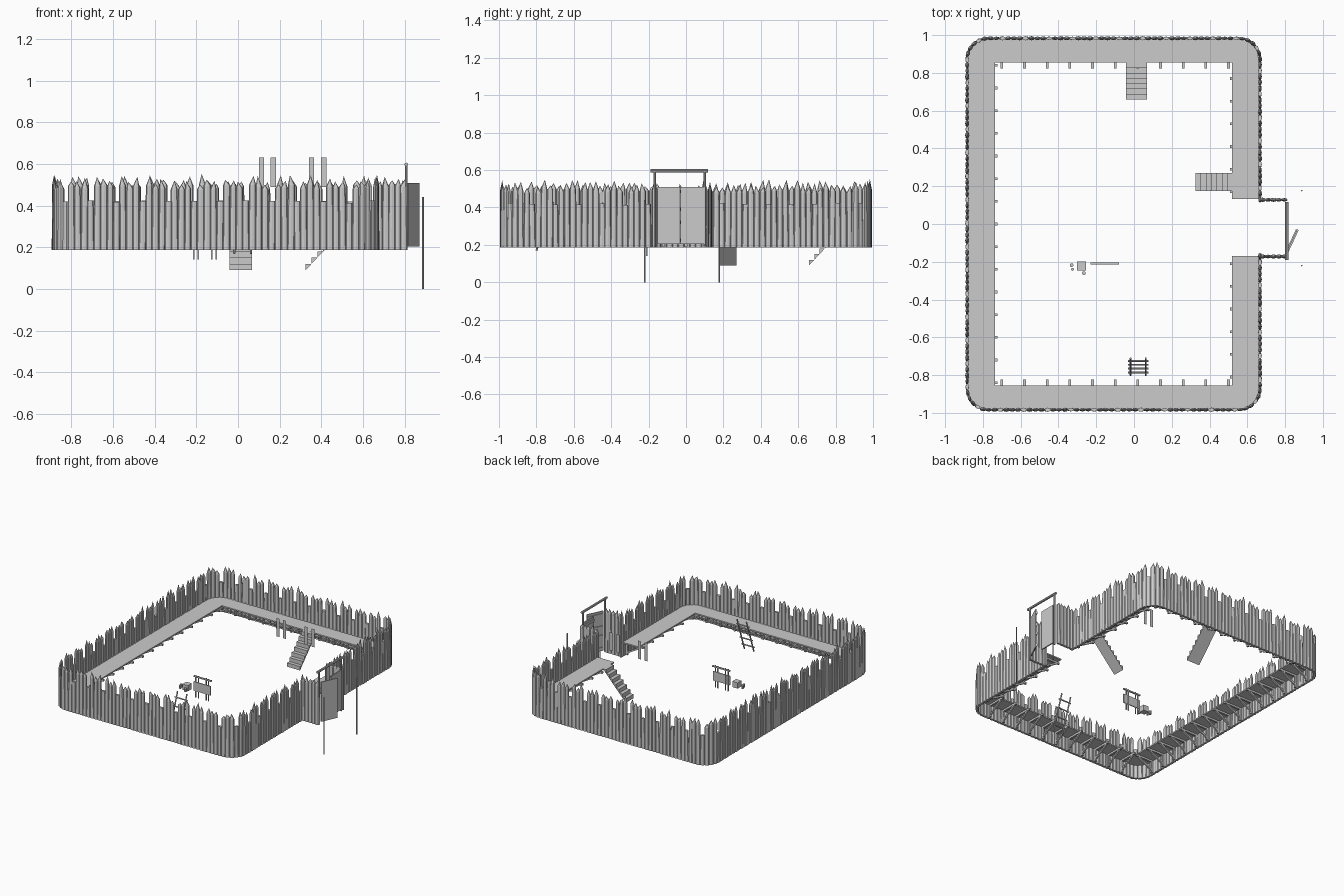
import bpy, bmesh, math, random
from mathutils import Vector, Matrix

if "Cube" in bpy.data.objects:
    bpy.data.objects.remove(bpy.data.objects["Cube"])

random.seed(4)
pi = math.pi


def finish(name, bm):
    bmesh.ops.recalc_face_normals(bm, faces=bm.faces[:])
    me = bpy.data.meshes.new(name)
    bm.to_mesh(me)
    bm.free()
    ob = bpy.data.objects.new(name, me)
    bpy.context.collection.objects.link(ob)
    return ob


def box(bm, c, s, rot=Matrix.Identity(4)):
    m = Matrix.Translation(c) @ rot @ Matrix.Diagonal((*s, 1))
    bmesh.ops.create_cube(bm, size=1, matrix=m)


def rod(bm, a, b, r, n=8, square=False):
    a, b = Vector(a), Vector(b)
    d = b - a
    rot = d.to_track_quat('Z', 'Y').to_matrix().to_4x4()
    if square:
        box(bm, (a + b) / 2, (2 * r, 2 * r, d.length), rot)
    else:
        bmesh.ops.create_cone(bm, cap_ends=True, segments=n, radius1=r, radius2=r,
                              depth=d.length, matrix=Matrix.Translation((a + b) / 2) @ rot)


def log(bm, p, ang, tall):
    """Upright stake: pointed when tall, flat topped when low."""
    w, t = random.uniform(.0165, .0195), random.uniform(.009, .0115)
    lean = random.uniform(-.003, .003)
    top = random.uniform(.475, .5) if tall else random.uniform(.412, .425)
    rot = Matrix.Rotation(ang, 3, 'Z')
    rings = []
    for z, k in ((.187, 1), (top, .92)):
        rings.append([bm.verts.new(Vector((p[0], p[1], z)) + rot @ Vector(
            (w * k * math.cos(i * pi / 4) + lean * (z > .3), t * k * math.sin(i * pi / 4), 0)))
            for i in range(8)])
    bm.faces.new(rings[0])
    for i in range(8):
        j = (i + 1) % 8
        bm.faces.new((rings[0][i], rings[0][j], rings[1][j], rings[1][i]))
    if tall:
        off = rot @ Vector((random.uniform(-.007, .007), 0, 0))
        tip = bm.verts.new(Vector((p[0], p[1], top + random.uniform(.02, .055))) + off)
        for i in range(8):
            bm.faces.new((rings[1][i], rings[1][(i + 1) % 8], tip))
    else:
        bm.faces.new(rings[1])


def walk(pts, step):
    """Even samples (position, heading) along a polyline."""
    out, carry = [], 0
    for a, b in zip(pts, pts[1:]):
        d = b - a
        s = carry
        while s < d.length:
            out.append((a + d * (s / d.length), math.atan2(d.y, d.x)))
            s += step
        carry = s - d.length
    return out


def outline(x0, x1, y, r, ya, yb):
    """Rounded rectangle left open at the gate."""
    pts = [Vector((x1, ya))]
    for cx, cy, a in ((x1 - r, y - r, 0), (x0 + r, y - r, 1), (x0 + r, r - y, 2), (x1 - r, r - y, 3)):
        for i in range(7):
            t = (a + i / 6) * pi / 2
            pts.append(Vector((cx + r * math.cos(t), cy + r * math.sin(t))))
    return pts + [Vector((x1, yb))]


# palisade with crenel gaps
bm = bmesh.new()
path = outline(-.883, .667, .983, .11, .13, -.17)
for i, (p, a) in enumerate(walk(path, .031)):
    log(bm, p, a, i % 4 != 2)
finish("palisade", bm)

# gate passage walls
bm = bmesh.new()
for y in (.128, -.172):
    for p, a in walk([Vector((.68, y)), Vector((.815, y))], .029):
        log(bm, p, a, True)
finish("gate_side_walls", bm)

# walkway
bm = bmesh.new()
pts = outline(-.88, .66, .98, .11, .132, -.17)
inner = [(.52, -.17), (.52, -.855), (-.735, -.855), (-.735, .855), (.52, .855), (.52, .132)]
f = bm.faces.new([bm.verts.new((p[0], p[1], .30)) for p in pts + [Vector(q) for q in inner]])
ex = bmesh.ops.extrude_face_region(bm, geom=[f])
for v in ex["geom"]:
    if isinstance(v, bmesh.types.BMVert):
        v.co.z -= .01
finish("walkway", bm)

# brackets under the walkway
bm = bmesh.new()


def bracket(wall, d):
    w, d = Vector((*wall, 0)), Vector((*d, 0))
    up = lambda z: Vector((0, 0, z))
    rod(bm, w + up(.282), w + d * .15 + up(.282), .007, square=True)
    rod(bm, w + up(.205), w + d * .13 + up(.278), .006, square=True)
    rod(bm, w + d * .008 + up(.19), w + d * .008 + up(.28), .007, square=True)


for i in range(15):
    bracket((-.873, -.84 + .12 * i), (1, 0))
for i in range(11):
    x = -.70 + .12 * i
    bracket((x, .973), (0, -1))
    bracket((x, -.973), (0, 1))
for i in range(6):
    bracket((.657, .17 + .12 * i), (-1, 0))
    bracket((.657, -.21 - .12 * i), (-1, 0))
finish("walkway_brackets", bm)


def stairs(name, start, direction, width):
    """Saw-tooth flight climbing from start along direction."""
    bm = bmesh.new()
    d = Vector((*direction, 0))
    side = Vector((-d.y, d.x, 0)) * width / 2
    n, rise, run = 7, .03, .028
    for i in range(n):
        o = Vector(start) + d * run * i + Vector((0, 0, rise * i))
        tri = [o, o + Vector((0, 0, rise)), o + d * run + Vector((0, 0, rise))]
        a = [bm.verts.new(q - side) for q in tri]
        b = [bm.verts.new(q + side) for q in tri]
        bm.faces.new(a)
        bm.faces.new(b)
        for j in range(3):
            k = (j + 1) % 3
            bm.faces.new((a[j], a[k], b[k], b[j]))
    finish(name, bm)


stairs("back_stairs", (.013, .658, .09), (0, 1), .11)
stairs("gate_stairs", (.325, .222, .09), (1, 0), .095)

# gate frame
bm = bmesh.new()
for y in (-.168, .1):
    rod(bm, (.808, y, .19), (.808, y, .6), .007)
rod(bm, (.808, -.19, .597), (.808, .117, .597), .009)
finish("gate_frame", bm)


def door(name, hinge, ang):
    bm = bmesh.new()
    box(bm, (.066, 0, .357), (.132, .009, .305))
    for z in (.225, .32, .39, .485):
        box(bm, (.066, .007, z), (.128, .007, .018))
    ob = finish(name, bm)
    ob.location = (*hinge, 0)
    ob.rotation_euler.z = ang


door("open_gate_door", (.812, -.15), math.radians(65))
door("closed_gate_door", (.812, .1), math.radians(-90))
bpy.data.objects["closed_gate_door"].scale.y = -1

# standing poles outside the gate
for name, y in (("left_pole", -.22), ("right_pole", .177)):
    bm = bmesh.new()
    rod(bm, (.888, y, 0), (.888, y, .44), .004)
    finish(name, bm)

# hanging boards, single sided
bm = bmesh.new()
for x in (.113, .169, .353, .412):
    h = .0125
    bm.faces.new([bm.verts.new(c) for c in
                  ((x - h, .325, .49), (x + h, .325, .49), (x + h, .325, .63), (x - h, .325, .63))])
finish("hanging_boards", bm)

# notice board
bm = bmesh.new()
for x in (-.212, -.19, -.125, -.104):
    rod(bm, (x, -.21, .14), (x, -.21, .31), .0035, square=True)
box(bm, (-.155, -.212, .225), (.145, .007, .07))
rod(bm, (-.23, -.21, .3), (-.08, -.21, .3), .005, square=True)
finish("notice_board", bm)

# crate and small jars
bm = bmesh.new()
box(bm, (-.278, -.222, .21), (.046, .046, .044))
for x, y, r in ((-.33, -.218, .010), (-.325, -.24, .008), (-.265, -.26, .010)):
    rod(bm, (x, y, .19), (x, y, .215), r, 10)
finish("crate_and_jars", bm)

# ladder
bm = bmesh.new()
a, b = Vector((0, -.80, .17)), Vector((0, -.71, .43))
for x in (-.018, .062):
    rod(bm, a + Vector((x, 0, 0)), b + Vector((x, 0, 0)), .005)
for t in (.15, .38, .61, .84):
    p = a.lerp(b, t)
    rod(bm, p + Vector((-.032, 0, 0)), p + Vector((.076, 0, 0)), .005)
finish("ladder", bm)
